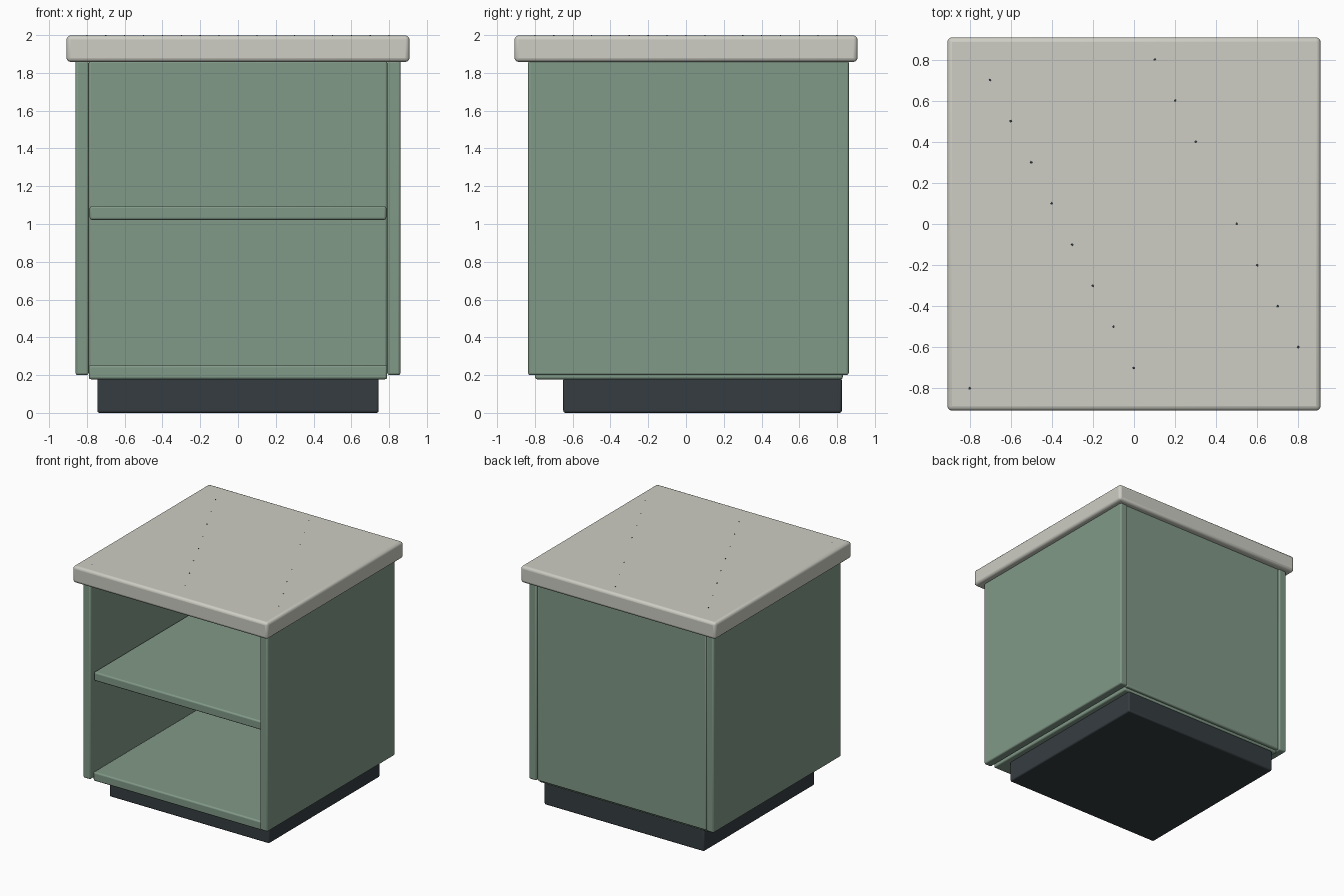
import bpy
import math

if "Cube" in bpy.data.objects:
    bpy.data.objects.remove(bpy.data.objects["Cube"])


def material(name, rgb):
    m = bpy.data.materials.new(name)
    m.diffuse_color = (*rgb, 1)
    m.use_nodes = True
    m.node_tree.nodes["Principled BSDF"].inputs["Base Color"].default_value = m.diffuse_color
    return m


SAGE = material("sage_paint", (0.22, 0.32, 0.245))
STONE = material("pale_stone", (0.61, 0.61, 0.55))
DARK = material("dark_base", (0.036, 0.046, 0.052))


def board(name, x, y, z, mat, bevel=0.012):
    """Rounded-edge board spanning the given (low, high) ranges."""
    spans = (x, y, z)
    bpy.ops.mesh.primitive_cube_add(size=1, location=[(a + b) / 2 for a, b in spans])
    ob = bpy.context.object
    ob.name = name
    ob.scale = [b - a for a, b in spans]
    bpy.ops.object.transform_apply(location=False, rotation=False, scale=True)
    mod = ob.modifiers.new("rounded_edges", 'BEVEL')
    mod.width = bevel
    mod.segments = 3
    ob.data.materials.append(mat)
    bpy.ops.object.shade_smooth_by_angle(angle=math.radians(35))
    return ob


# Recessed plinth
board("plinth", (-0.745, 0.745), (-0.65, 0.825), (0, 0.185), DARK)

# Carcass: sides, back, floor and shelf
for name, s in (("left_side", -1), ("right_side", 1)):
    board(name, sorted((s * 0.79, s * 0.86)), (-0.836, 0.862), (0.2, 1.865), SAGE)
board("back_panel", (-0.79, 0.79), (0.79, 0.855), (0.2, 1.865), SAGE)
board("bottom_board", (-0.79, 0.79), (-0.80, 0.83), (0.178, 0.253), SAGE)
board("middle_shelf", (-0.785, 0.785), (-0.80, 0.80), (1.022, 1.096), SAGE)

# Overhanging counter
board("countertop", (-0.908, 0.908), (-0.908, 0.908), (1.858, 1.998), STONE, 0.022)

# Tiny stone flecks in slanting rows across the counter
for i in range(17):
    if i == 12:
        continue
    x, y = -0.8 + 0.1 * i, -0.8 + 0.1 * ((15 * i) % 17)
    bpy.ops.mesh.primitive_ico_sphere_add(
        subdivisions=1, radius=0.007, location=(x, y, 1.9975), rotation=(0, 0, i))
    fleck = bpy.context.object
    fleck.name = f"stone_fleck_{i + 1}"
    fleck.scale.z = 0.35
    fleck.data.materials.append(DARK)
